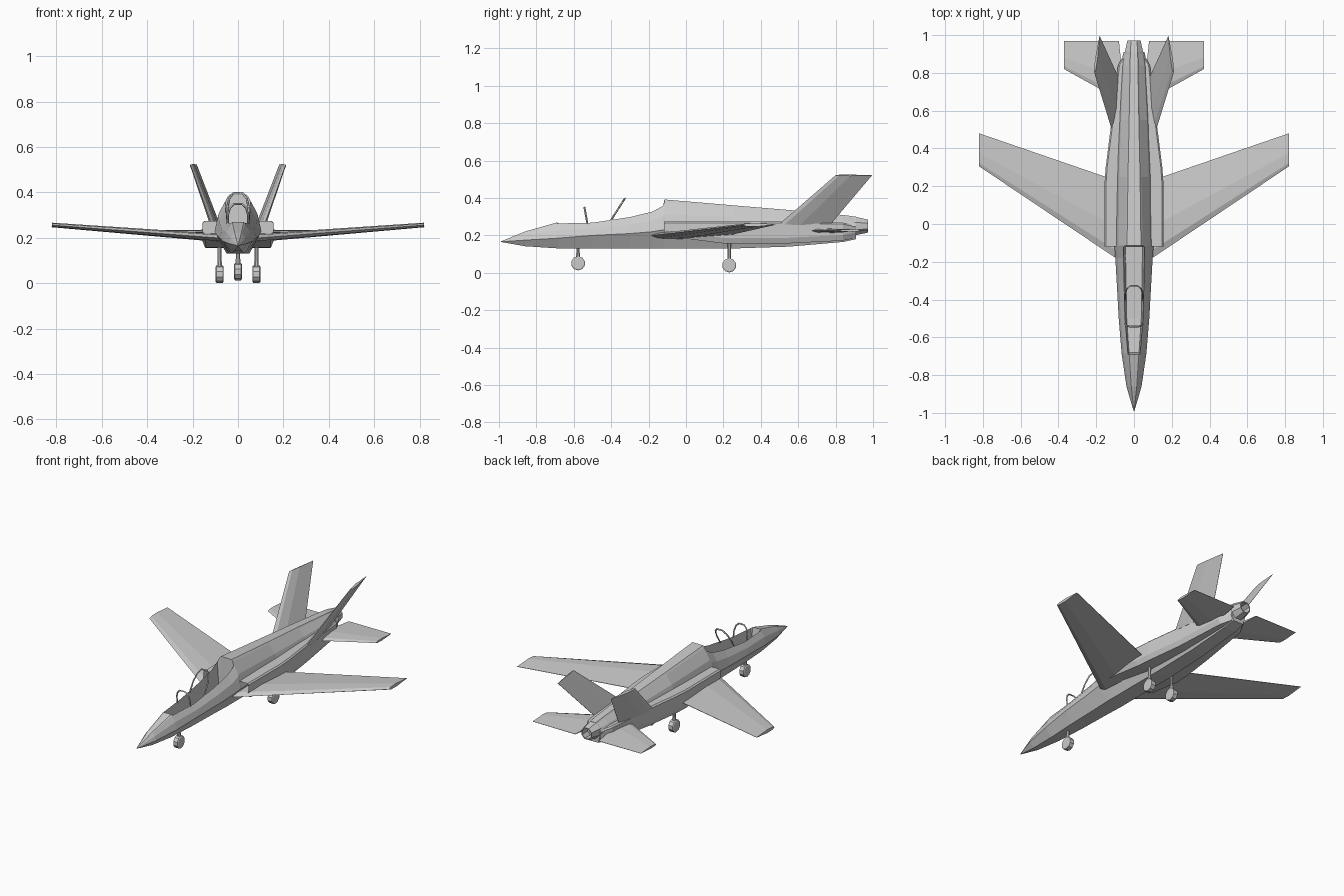
import bpy, bmesh, math
from mathutils import Vector

if "Cube" in bpy.data.objects:
    bpy.data.objects.remove(bpy.data.objects["Cube"])


def finish(name, bm, mirror=False):
    bmesh.ops.remove_doubles(bm, verts=bm.verts, dist=0.0004)
    bmesh.ops.recalc_face_normals(bm, faces=bm.faces)
    me = bpy.data.meshes.new(name)
    bm.to_mesh(me)
    bm.free()
    ob = bpy.data.objects.new(name, me)
    bpy.context.collection.objects.link(ob)
    if mirror:
        ob.modifiers.new("Mirror", 'MIRROR')
    return ob


def loft(rings):
    """Skin a list of equal-length rings; returns bmesh and the two caps."""
    bm = bmesh.new()
    vs = [[bm.verts.new(p) for p in r] for r in rings]
    n = len(rings[0])
    for a, b in zip(vs, vs[1:]):
        for i in range(n):
            j = (i + 1) % n
            bm.faces.new((a[i], a[j], b[j], b[i]))
    return bm, bm.faces.new(vs[0]), bm.faces.new(vs[-1])


def panel(name, root, tip, t_root, t_tip):
    """Tapered, mirrored flying surface from leading/trailing edge points."""
    (rl, rt), (tl, tt) = [[Vector(p) for p in e] for e in (root, tip)]
    nrm = (rt - rl).cross(tl - rl).normalized()
    prof = [(0, 0), (.1, .75), (.4, 1), (1, .08), (1, -.08), (.4, -1), (.1, -.75)]
    rings = [[l.lerp(t, c) + nrm * h * th / 2 for c, h in prof]
             for l, t, th in ((rl, rt, t_root), (tl, tt, t_tip))]
    finish(name, loft(rings)[0], True)


# Fuselage with open cockpit tub:
# y, bottom z, bottom half width, max half width, its z, sill x, sill z, centre z
sections = [
    (-.99, .165, .001, .002, .166, .001, .168, .168),
    (-.86, .142, .016, .040, .175, .018, .218, .221),
    (-.69, .131, .030, .065, .185, .032, .264, .269),
    (-.68, .131, .030, .066, .186, .033, .264, .205),
    (-.50, .130, .040, .081, .200, .048, .268, .190),
    (-.30, .130, .045, .092, .210, .053, .298, .190),
    (-.18, .130, .050, .099, .220, .055, .327, .190),
    (-.122, .130, .050, .103, .230, .056, .358, .190),
    (-.115, .130, .050, .103, .230, .046, .380, .392),
    (.25, .130, .050, .100, .235, .040, .352, .361),
    (.55, .140, .045, .090, .240, .032, .328, .336),
    (.84, .165, .040, .072, .245, .026, .302, .309),
    (.91, .180, .035, .055, .248, .024, .292, .300),
]
rings = []
for y, zb, wb, wm, zm, sx, sz, tz in sections:
    half = [(wb, zb), (wm, zm), (wm * .6 + sx * .45, zm + .55 * (sz - zm)),
            (sx, sz), (sx * .8, tz)]
    full = half + [(-x, z) for x, z in reversed(half)]
    rings.append([(x, y, z) for x, z in full])
finish("fuselage", loft(rings)[0])

# Side intake ducts: y, outer x, bottom z, top z
rings = []
for y, xo, z0, z1 in [(-.118, .155, .198, .274), (.2, .157, .157, .274), (.3, .15, .155, .274),
                      (.52, .122, .156, .274), (.84, .085, .172, .268), (.905, .05, .185, .255)]:
    rings.append([(.03, y, z0), (xo - .012, y, z0), (xo, y, z0 + .03),
                  (xo, y, z1 - .008), (xo - .008, y, z1), (.03, y, z1)])
bm, mouth, _ = loft(rings)
bmesh.ops.inset_individual(bm, faces=[mouth], thickness=.008)
inner = bmesh.ops.extrude_discrete_faces(bm, faces=[mouth])["faces"][0]
bmesh.ops.translate(bm, verts=inner.verts, vec=(0, .09, 0))
finish("intake_duct", bm, True)

# Wings, tailplanes and canted fins
panel("wing", ((.07, -.198, .198), (.07, .222, .2)), ((.82, .305, .256), (.82, .48, .258)), .036, .02)
panel("tailplane", ((.045, .64, .225), (.08, .97, .225)), ((.37, .82, .226), (.37, .97, .226)), .024, .014)
panel("tail_fin", ((.118, .50, .262), (.082, .775, .262)), ((.21, .80, .522), (.182, .995, .522)), .026, .014)

# Exhaust nozzle, hollow octagon
def octagon(r, y, z=.25):
    return [(r * math.cos(math.pi / 8 + i * math.pi / 4), y,
             z + r * math.sin(math.pi / 8 + i * math.pi / 4)) for i in range(8)]

finish("exhaust_nozzle", loft([octagon(.052, .88), octagon(.052, .91), octagon(.038, .972),
                               octagon(.032, .972), octagon(.036, .915)])[0])


# Canopy hoops
def hoop(name, base, top, w):
    cu = bpy.data.curves.new(name, 'CURVE')
    cu.dimensions = '3D'
    cu.bevel_depth, cu.bevel_resolution = .005, 0
    shape = [(1, 0), (1, .45), (.8, .8), (.4, 1), (-.4, 1), (-.8, .8), (-1, .45), (-1, 0)]
    sp = cu.splines.new('POLY')
    sp.points.add(len(shape) - 1)
    for p, (x, h) in zip(sp.points, shape):
        y, z = (b + (t - b) * h for b, t in zip(base, top))
        p.co = (x * w, y, z, 1)
    ob = bpy.data.objects.new(name, cu)
    bpy.context.collection.objects.link(ob)
    bpy.context.view_layer.objects.active = ob
    ob.select_set(True)
    bpy.ops.object.convert(target='MESH')
    ob.select_set(False)


hoop("windscreen_hoop", (-.527, .262), (-.543, .35), .045)
hoop("canopy_hoop", (-.405, .275), (-.327, .398), .048)


# Landing gear: wheel and strut
def gear(name, x, y, z, r, w, top, mirror):
    bm, _, _ = loft([[(x + s * w, y + q * r * math.cos(a), z + q * r * math.sin(a))
                      for a in (math.pi * (i + .5) / 5 for i in range(10))]
                     for s, q in ((-1, .85), (-.8, 1), (.8, 1), (1, .85))])
    finish(name + "_wheel", bm, mirror)
    bm, _, _ = loft([[(x + k * math.cos(a), y + k * math.sin(a), h)
                      for a in (math.pi * (i + .5) / 4 for i in range(8))]
                     for k, h in ((.011, z), (.011, z + .055), (.009, z + .055), (.009, top))])
    finish(name + "_strut", bm, mirror)


gear("nose_gear", 0, -.577, .051, .038, .017, .15, False)
gear("main_gear", .081, .231, .04, .038, .018, .185, True)
